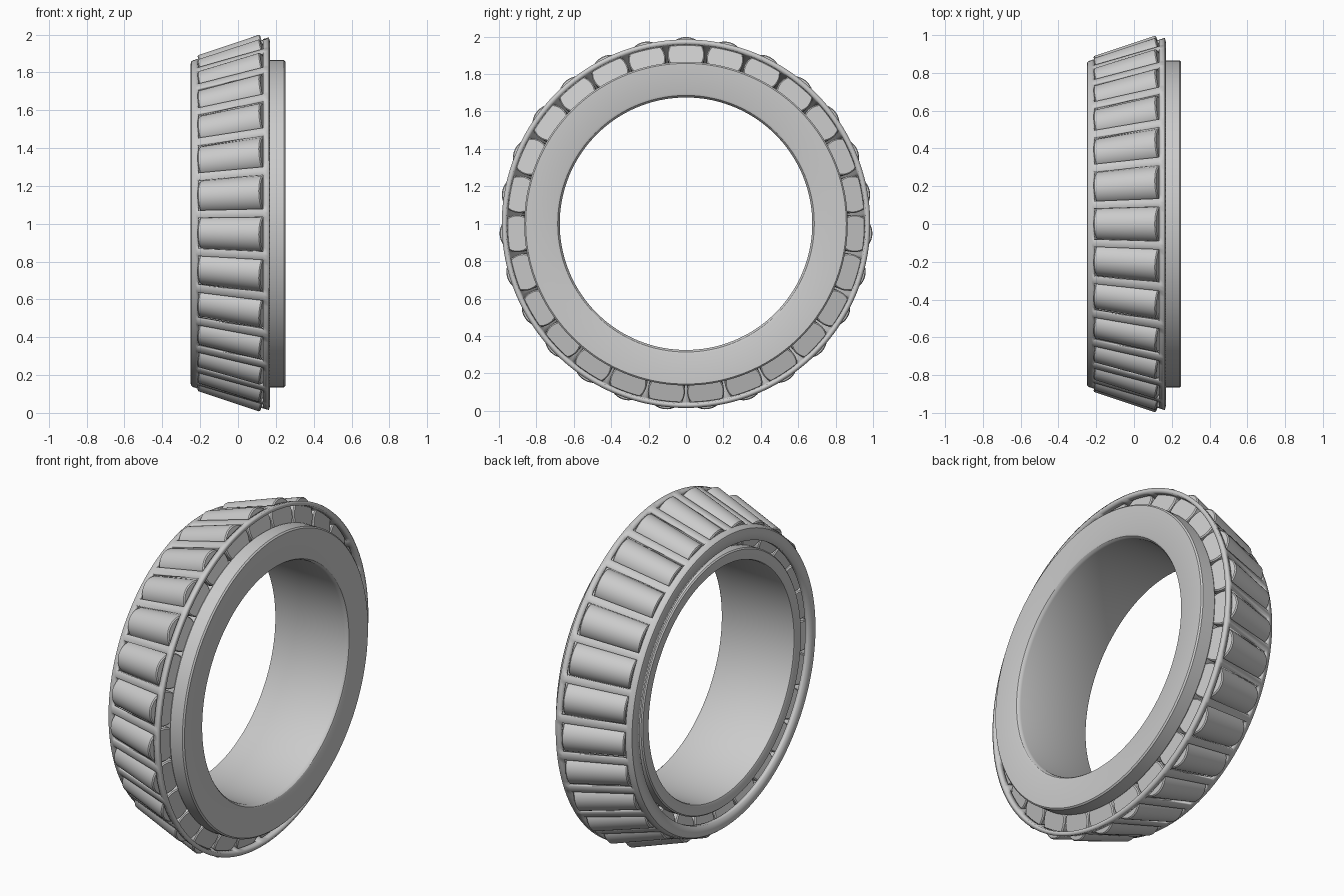
import bpy, bmesh, math
from mathutils import Matrix, Vector

if "Cube" in bpy.data.objects:
    bpy.data.objects.remove(bpy.data.objects["Cube"], do_unlink=True)

ROLLERS = 27
PITCH = math.tau / ROLLERS
CENTRE = Vector((0, 0, 1))

steel = bpy.data.materials.new("steel grey")
steel.use_nodes = True
colour = (0.6, 0.6, 0.6, 1)
steel.diffuse_color = colour
steel.node_tree.nodes["Principled BSDF"].inputs["Base Color"].default_value = colour


def make_object(name, bm, angle=30):
    bmesh.ops.recalc_face_normals(bm, faces=bm.faces)
    mesh = bpy.data.meshes.new(name)
    bm.to_mesh(mesh)
    bm.free()
    mesh.materials.append(steel)
    obj = bpy.data.objects.new(name, mesh)
    bpy.context.collection.objects.link(obj)
    bpy.ops.object.select_all(action='DESELECT')
    obj.select_set(True)
    bpy.context.view_layer.objects.active = obj
    bpy.ops.object.shade_smooth_by_angle(angle=math.radians(angle))
    return obj


def polar(x, r, a):
    """Point at axial position x, radius r, angle a measured from the top."""
    return CENTRE + Vector((x, r * math.sin(a), r * math.cos(a)))


def revolve(profile, angles, closed, skip=None):
    """Sweep (x, r) points about the x axis; skip(i, j) leaves a face out."""
    bm = bmesh.new()
    rows = [[bm.verts.new(polar(x, r, a)) for x, r in profile] for a in angles]
    n = len(profile)
    for j in range(len(rows)):
        a, b = rows[j], rows[(j + 1) % len(rows)]
        for i in range(n if closed else n - 1):
            if skip and skip(i, j):
                continue
            k = (i + 1) % n
            bm.faces.new((a[i], a[k], b[k], b[i]))
    loose = [v for v in bm.verts if not v.link_faces]
    bmesh.ops.delete(bm, geom=loose, context='VERTS')
    return bm


# Inner ring: bore, rounded edges, small rib, tapered raceway, large rib
ring_profile = [
    (-0.222, 0.675), (0.225, 0.675), (0.236, 0.678), (0.246, 0.686), (0.25, 0.698),
    (0.25, 0.857), (0.242, 0.865), (0.163, 0.865), (0.156, 0.86),
    (0.172, 0.806), (-0.165, 0.717), (-0.174, 0.745),
    (-0.228, 0.745), (-0.235, 0.738), (-0.235, 0.688), (-0.231, 0.679)]
make_object("inner_ring", revolve(
    ring_profile, [math.tau * i / 144 for i in range(144)], True))

# Cage: conical shell with one window per roller and an inturned lip
cage_profile = [
    (0.163, 0.985), (0.132, 0.976), (-0.214, 0.872), (-0.225, 0.867),
    (-0.238, 0.864), (-0.247, 0.857), (-0.25, 0.846), (-0.25, 0.79)]
HALF_WINDOW = 0.094
WIN_STEPS = 6
steps = [-HALF_WINDOW + 2 * HALF_WINDOW * i / WIN_STEPS for i in range(WIN_STEPS + 1)]
steps.append(PITCH / 2)
angles = [PITCH * n + s for n in range(ROLLERS) for s in steps]
cage = make_object("cage", revolve(
    cage_profile, angles, False,
    lambda i, j: i == 1 and j % len(steps) < WIN_STEPS))
shell = cage.modifiers.new("thickness", 'SOLIDIFY')
shell.thickness = 0.024
# Outer skin stays in place: make the shell grow towards the axis
first = cage.data.polygons[0]
outward = first.normal.dot(first.center - CENTRE) > 0
shell.offset = -1 if outward else 1

# Tapered rollers with chamfered ends, sharing one mesh
big, small = Vector((0.144, 0, 0.904)), Vector((-0.19, 0, 0.804))
axis = (big - small).normalized()
length = (big - small).length
R_SMALL, R_BIG, CH = 0.089, 0.100, 0.006
bm = bmesh.new()
outline = [(0, R_SMALL - CH), (CH, R_SMALL),
           (length - CH, R_BIG), (length, R_BIG - CH)]
SEG = 40
side = Vector((0, 1, 0))
up = axis.cross(side)
loops = [[bm.verts.new(small + axis * d + (side * math.cos(t) + up * math.sin(t)) * r)
          for t in (math.tau * i / SEG for i in range(SEG))] for d, r in outline]
for a, b in zip(loops, loops[1:]):
    for i in range(SEG):
        k = (i + 1) % SEG
        bm.faces.new((a[i], a[k], b[k], b[i]))
bm.faces.new(loops[0])
bm.faces.new(loops[-1])
roller = make_object("roller_01", bm)
for n in range(ROLLERS):
    obj = roller
    if n:
        obj = bpy.data.objects.new(f"roller_{n + 1:02d}", roller.data)
        bpy.context.collection.objects.link(obj)
    obj.matrix_world = Matrix.Translation(CENTRE) @ Matrix.Rotation(PITCH * n, 4, 'X')
